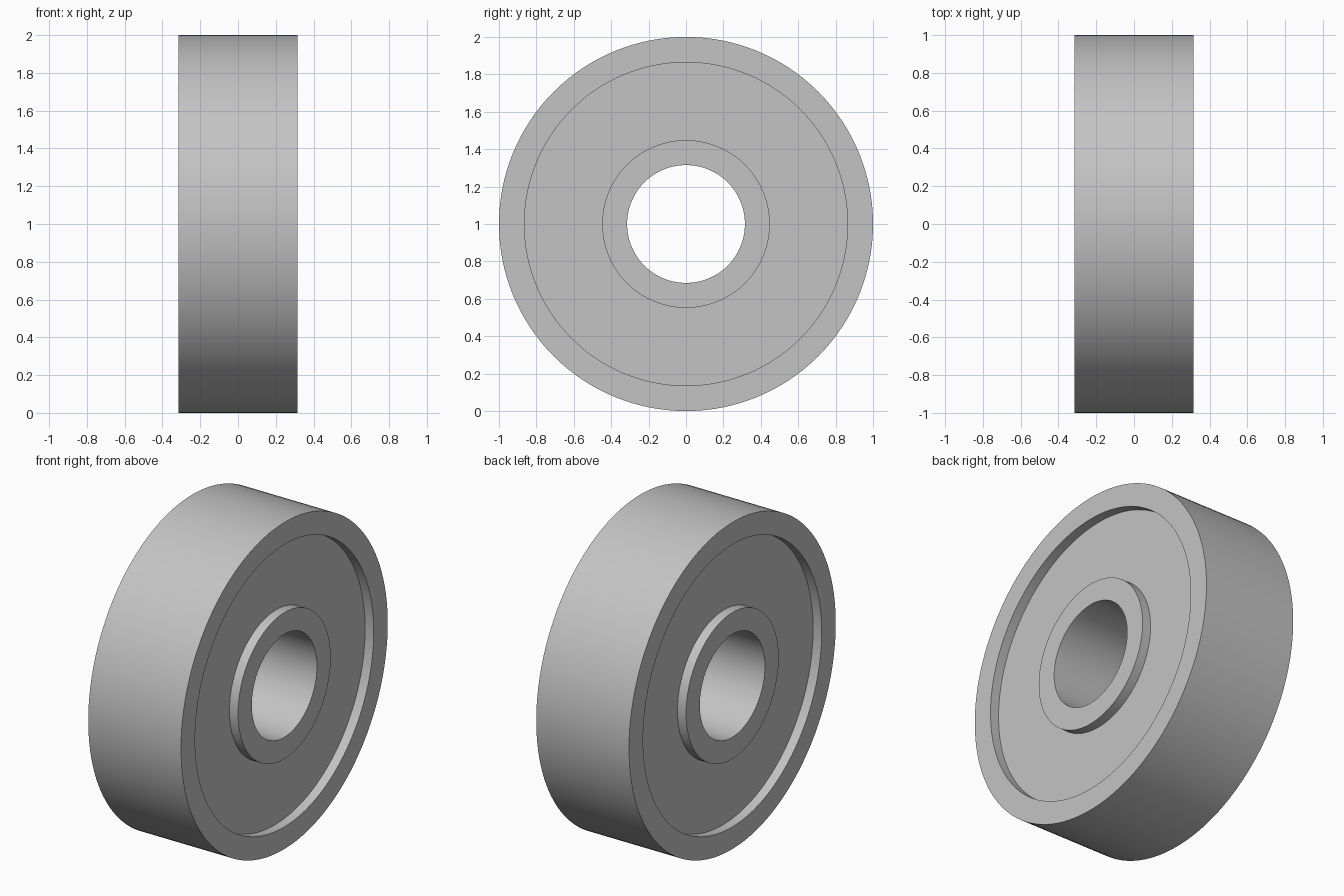
import bpy
import bmesh
import math

cube = bpy.data.objects.get("Cube")
if cube:
    bpy.data.objects.remove(cube, do_unlink=True)

SEGMENTS = 128
HALF_WIDTH = 0.314
RECESS = 0.058
OUTER_R, OUTER_LIP_R = 1.0, 0.864
INNER_LIP_R, BORE_R = 0.448, 0.315

# Single plain metal colour
steel = bpy.data.materials.new("steel grey")
steel.use_nodes = True
colour = (0.55, 0.55, 0.55, 1.0)
steel.diffuse_color = colour
steel.node_tree.nodes["Principled BSDF"].inputs["Base Color"].default_value = colour


def ring(name, inner, outer, half_width):
    """Spin a rectangular section about the x axis into a closed ring."""
    bm = bmesh.new()
    corners = [(-half_width, inner), (half_width, inner),
               (half_width, outer), (-half_width, outer)]
    verts = [bm.verts.new((x, 0, r)) for x, r in corners]
    edges = [bm.edges.new((verts[i - 1], verts[i])) for i in range(len(verts))]
    bmesh.ops.spin(bm, geom=verts + edges, cent=(0, 0, 0), axis=(1, 0, 0),
                   angle=math.tau, steps=SEGMENTS, use_merge=True)
    bmesh.ops.remove_doubles(bm, verts=bm.verts[:], dist=0.0001)
    bmesh.ops.recalc_face_normals(bm, faces=bm.faces[:])
    mesh = bpy.data.meshes.new(name)
    bm.to_mesh(mesh)
    bm.free()
    mesh.materials.append(steel)
    obj = bpy.data.objects.new(name, mesh)
    obj.location.z = OUTER_R
    bpy.context.collection.objects.link(obj)
    bpy.ops.object.select_all(action="DESELECT")
    obj.select_set(True)
    bpy.context.view_layer.objects.active = obj
    bpy.ops.object.shade_smooth_by_angle(angle=math.radians(30))


# Full-width races with the recessed shield filling the gap between them
ring("outer_race", OUTER_LIP_R, OUTER_R, HALF_WIDTH)
ring("shield", INNER_LIP_R, OUTER_LIP_R, HALF_WIDTH - RECESS)
ring("inner_race", BORE_R, INNER_LIP_R, HALF_WIDTH)
